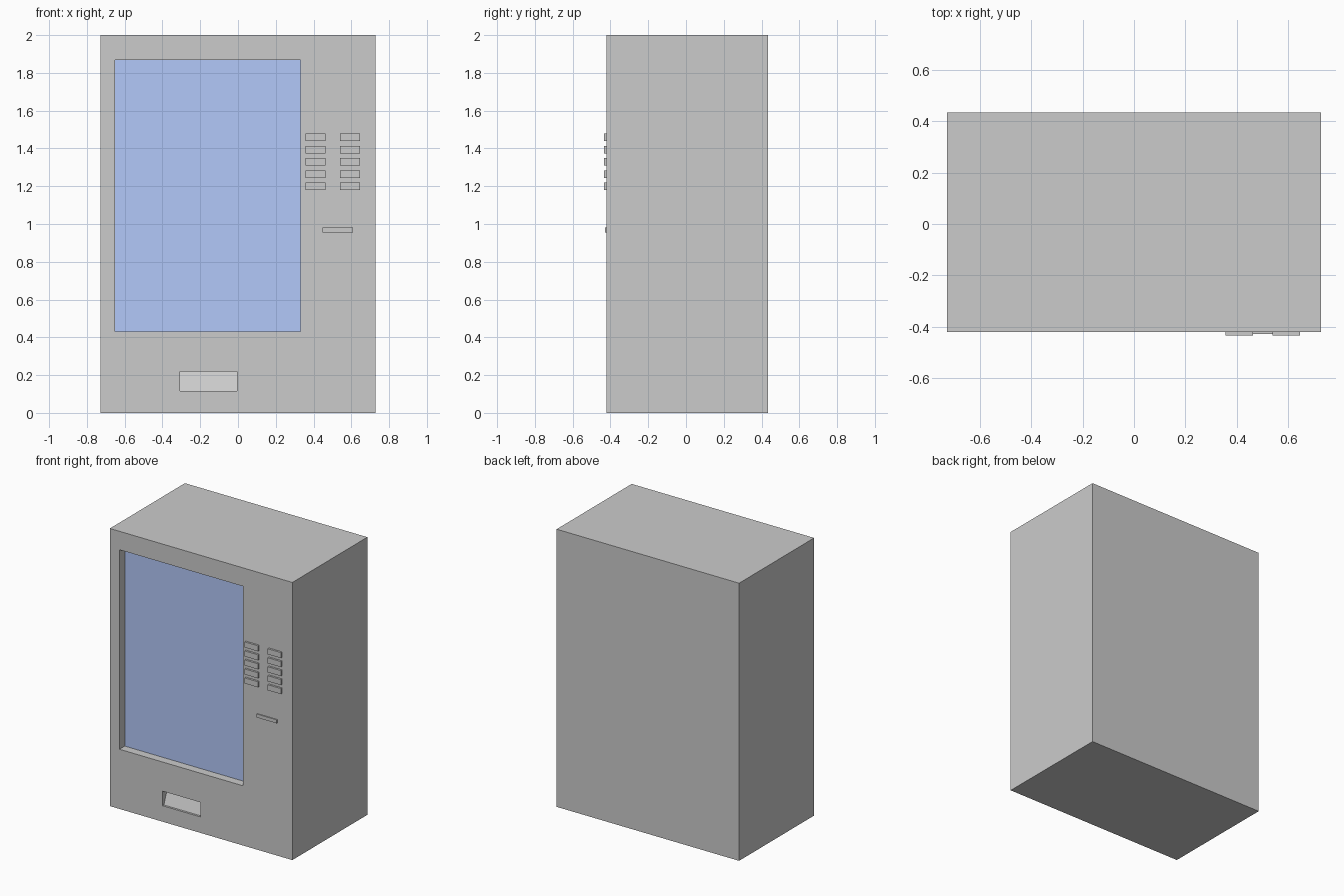
import bpy
import bmesh

if "Cube" in bpy.data.objects:
    bpy.data.objects.remove(bpy.data.objects["Cube"])

FRONT, BACK = -0.42, 0.434
SIDE, TOP = 0.727, 2.0


def mesh_object(name, bm):
    bmesh.ops.recalc_face_normals(bm, faces=bm.faces[:])
    mesh = bpy.data.meshes.new(name)
    bm.to_mesh(mesh)
    bm.free()
    obj = bpy.data.objects.new(name, mesh)
    bpy.context.collection.objects.link(obj)
    return obj


def prism(name, x0, x1, profile):
    """Extrude a (y, z) profile from x0 to x1."""
    bm = bmesh.new()
    face = bm.faces.new([bm.verts.new((x0, y, z)) for y, z in profile])
    ext = bmesh.ops.extrude_face_region(bm, geom=[face])
    verts = [v for v in ext["geom"] if isinstance(v, bmesh.types.BMVert)]
    bmesh.ops.translate(bm, verts=verts, vec=(x1 - x0, 0, 0))
    return mesh_object(name, bm)


def box(name, x0, x1, y0, y1, z0, z1):
    return prism(name, x0, x1, [(y0, z0), (y1, z0), (y1, z1), (y0, z1)])


def cut(target, x0, x1, z0, z1, depth):
    """Sink a rectangular recess into the front face."""
    cutter = box("recess_cutter", x0, x1, FRONT - 0.1, FRONT + depth, z0, z1)
    cutter.hide_render = True
    mod = target.modifiers.new("recess", "BOOLEAN")
    mod.operation = "DIFFERENCE"
    mod.solver = "EXACT"
    mod.object = cutter
    bpy.context.view_layer.objects.active = target
    bpy.ops.object.modifier_apply(modifier=mod.name)
    bpy.data.objects.remove(cutter)


# Cabinet with display window and delivery recesses
cabinet = box("cabinet", -SIDE, SIDE, FRONT, BACK, 0, TOP)
WINDOW = (-0.65, 0.332, 0.43, 1.867)
TRAY = (-0.307, -0.004, 0.115, 0.22)
cut(cabinet, *WINDOW, 0.066)
cut(cabinet, *TRAY, 0.06)

# Blue display glass
x0, x1, z0, z1 = WINDOW
glass = box("display_glass", x0, x1, FRONT + 0.06, FRONT + 0.066, z0, z1)
blue = bpy.data.materials.new("blue_glass")
blue.diffuse_color = (0.45, 0.58, 0.95, 1)
blue.use_nodes = True
blue.node_tree.nodes["Principled BSDF"].inputs["Base Color"].default_value = blue.diffuse_color
glass.data.materials.append(blue)

# Sloping delivery flap
x0, x1, z0, z1 = TRAY
prism("delivery_flap", x0, x1,
      [(FRONT + 0.015, z0), (FRONT + 0.06, z0), (FRONT + 0.06, z1), (FRONT + 0.055, z1)])

# Selection buttons, two columns of five
for col, x in enumerate((0.357, 0.54)):
    for row in range(5):
        z = 1.179 + 0.0648 * row
        box(f"button_{col + 1}_{row + 1}", x, x + 0.106, -0.434, FRONT, z, z + 0.04)

# Payment slot
box("payment_slot", 0.447, 0.608, -0.428, FRONT, 0.956, 0.981)
